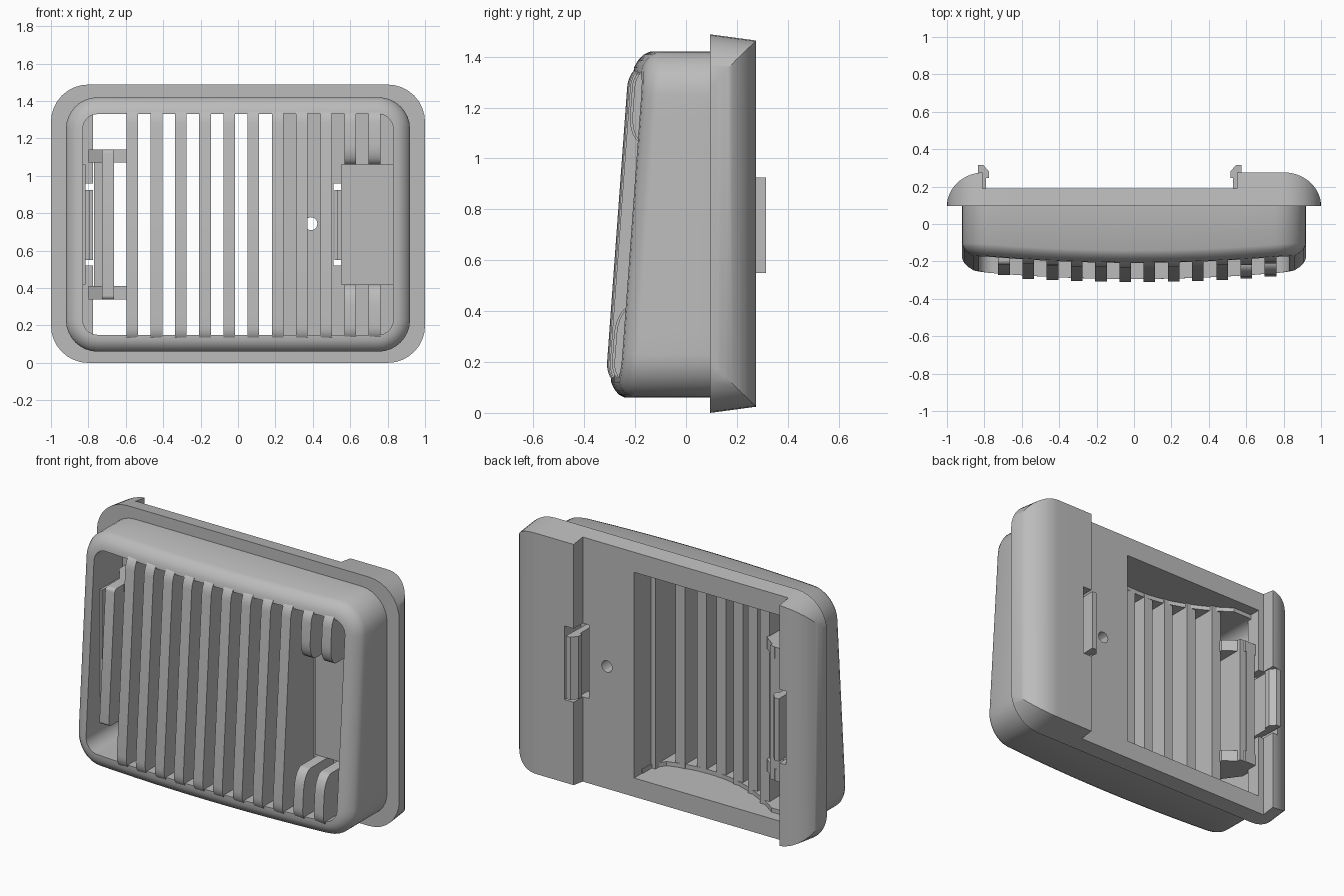
import bpy, bmesh, math

cube = bpy.data.objects.get("Cube")
if cube:
    bpy.data.objects.remove(cube, do_unlink=True)

grey = bpy.data.materials.new("plain grey")
grey.use_nodes = True
tone = (0.5, 0.5, 0.5, 1)
grey.diffuse_color = tone
grey.node_tree.nodes["Principled BSDF"].inputs["Base Color"].default_value = tone

MID = 0.744


def front(x, z):
    """Leaning, gently bowed front surface."""
    return -0.325 + 0.073 * z + 0.055 * x * x


def back(x):
    """Hollowed rear of the slats, flat where the floor supports them."""
    return 0.03 if x > 0.2 else -0.085 + 0.68 * (x + 0.1) ** 2


def make(name, bm):
    bmesh.ops.recalc_face_normals(bm, faces=bm.faces)
    mesh = bpy.data.meshes.new(name)
    bm.to_mesh(mesh)
    bm.free()
    mesh.materials.append(grey)
    ob = bpy.data.objects.new(name, mesh)
    bpy.context.collection.objects.link(ob)
    return ob


def activate(ob):
    bpy.ops.object.select_all(action="DESELECT")
    ob.select_set(True)
    bpy.context.view_layer.objects.active = ob


def smooth_shade(ob):
    activate(ob)
    bpy.ops.object.shade_smooth_by_angle(angle=math.radians(30))


def outline(hx, hz, r, steps=8, straight=12):
    """Rounded rectangle, with the long runs subdivided so they can bow."""
    corners = []
    for k, (sx, sz) in enumerate([(1, 1), (-1, 1), (-1, -1), (1, -1)]):
        for i in range(steps + 1):
            a = math.pi / 2 * (k + i / steps)
            corners.append((sx * (hx - r) + r * math.cos(a), sz * (hz - r) + r * math.sin(a)))
    pts = []
    for i, p in enumerate(corners):
        q = corners[(i + 1) % len(corners)]
        n = straight if i % (steps + 1) == steps else 1
        pts += [(p[0] + (q[0] - p[0]) * j / n, p[1] + (q[1] - p[1]) * j / n) for j in range(n)]
    return pts


def loft(name, rings, caps):
    bm = bmesh.new()
    vs = [[bm.verts.new(p) for p in ring] for ring in rings]
    pairs = list(zip(vs, vs[1:])) + ([] if caps else [(vs[-1], vs[0])])
    for a, b in pairs:
        for i in range(len(a)):
            j = (i + 1) % len(a)
            bm.faces.new((a[i], a[j], b[j], b[i]))
    if caps:
        bm.faces.new(vs[0])
        bm.faces.new(vs[-1])
    return make(name, bm)


def prism(name, pts, lo, hi, axis):
    """Extrude a profile: (y, z) along x, (x, z) along y or (x, y) along z."""
    place = {"x": lambda p, t: (t, p[0], p[1]), "y": lambda p, t: (p[0], t, p[1]),
             "z": lambda p, t: (p[0], p[1], t)}[axis]
    return loft(name, [[place(p, t) for p in pts] for t in (lo, hi)], True)


def box(name, x, y, z):
    return prism(name, [(x[0], y[0]), (x[1], y[0]), (x[1], y[1]), (x[0], y[1])], z[0], z[1], "z")


def boolean(ob, other, operation="DIFFERENCE"):
    mod = ob.modifiers.new("boolean", "BOOLEAN")
    mod.operation = operation
    mod.solver = "EXACT"
    mod.object = other
    activate(ob)
    bpy.ops.object.modifier_apply(modifier=mod.name)
    bpy.data.objects.remove(other, do_unlink=True)


def hole_cutter():
    pts = [(0.39 + 0.035 * math.cos(i * math.pi / 6), MID + 0.035 * math.sin(i * math.pi / 6))
           for i in range(12)]
    return prism("hole cutter", pts, -0.1, 0.4, "y")


# Back flange: rounded plate whose left and right ends curl towards the back
rings = [[(x, y, MID + z * s) for x, z in outline(1, MID, 0.2)]
         for y, s in [(0.095, 1), (0.3, 0.963)]]
flange = loft("back_flange", rings, True)
curl = []
for i in range(17):
    a = math.pi / 2 * i / 16
    curl.append((0.8 + 0.2 * math.cos(a), 0.096 + 0.18 * math.sin(a)))
curl += [(-x, y) for x, y in reversed(curl)]
curl = [(1.01, 0.05)] + curl + [(-1.01, 0.05)]
boolean(flange, prism("curl helper", curl, -0.2, 1.7, "z"), "INTERSECT")
boolean(flange, box("slot cutter", (-0.81, 0.55), (0.19, 0.5), (-0.2, 1.7)))
boolean(flange, box("opening cutter", (-0.775, 0.21), (0, 0.5), (0.125, 1.355)))
boolean(flange, box("right notch cutter", (-0.85, -0.7), (0, 0.5), (0.52, 0.96)))
boolean(flange, box("left notch cutter", (0.51, 0.61), (0, 0.5), (0.52, 0.96)))
boolean(flange, hole_cutter())
smooth_shade(flange)

# Front surround: a hollow wall with a softly rounded rim
rings = []
for inset, rise in [(0, None), (0, 0.08), (0.012, 0.055), (0.035, 0.035), (0.06, 0.022), (0.09, 0.02), (0.09, None)]:
    ring = []
    for x, z in outline(0.92 - inset, 0.68 - inset, 0.17 - inset):
        z += 0.74
        ring.append((x, 0.12 if rise is None else front(x, z) + rise, z))
    rings.append(ring)
surround = loft("front_surround", rings, False)

# Bowed recess hollowed out from behind
arc = [(-0.775 + 0.98 * i / 20, back(-0.775 + 0.98 * i / 20)) for i in range(21)]
boolean(surround, prism("recess cutter", [(-0.775, 0.5)] + arc + [(0.205, 0.5)], 0.125, 1.355, "z"))
smooth_shade(surround)

# Solid floor behind the left part of the grille, with a raised panel
floor = box("grille_floor", (0.21, 0.84), (0, 0.12), (0.12, 1.36))
boolean(floor, box("floor notch cutter", (0.51, 0.552), (-0.1, 0.5), (0.52, 0.96)))
boolean(floor, hole_cutter())
box("raised_panel", (0.552, 0.84), (-0.06, 0.02), (0.42, 1.06))


def slat(name, x, z0, z1, round0, round1, depth):
    lower, upper = [], []
    for i in range(7):
        a = math.pi / 2 * i / 6
        drop = depth * (1 - math.sin(a))
        z = z0 + round0 * (1 - math.cos(a))
        lower.append((front(x, z) + drop, z))
        z = z1 - round1 * (1 - math.cos(a))
        upper.append((front(x, z) + drop, z))
    pts = [(back(x), z0)] + lower + upper[::-1] + [(back(x), z1)]
    smooth_shade(prism(name, pts, x - 0.031, x + 0.031, "x"))


# Vertical slats, the two leftmost interrupted around the panel
for n in range(11):
    x = -0.565 + 0.1295 * n
    if n < 9:
        slat(f"slat_{n + 1}", x, 0.12, 1.36, 0.08, 0.08, 0.05)
    else:
        slat(f"lower_short_slat_{n - 8}", x, 0.12, 0.42, 0.08, 0.11, 0.06)
        slat(f"upper_short_slat_{n - 8}", x, 1.06, 1.36, 0.11, 0.08, 0.06)

# Separate slat on the right and the slotted carrier that holds it
slat("side_slat", -0.695, 0.34, 1.14, 0.02, 0.02, 0.02)
for name, z in [("lower_cross_bar", 0.34), ("upper_cross_bar", 1.07)]:
    shape = [(-0.8, 0.16), (-0.8, 0.02), (-0.7, -0.12), (-0.59, -0.15), (-0.59, back(-0.59)), (-0.7, back(-0.7))]
    prism(name, shape, z, z + 0.07, "z")
box("carrier_strip", (-0.77, -0.71), (0.06, 0.16), (0.4, 1.08))
box("side_wall", (-0.84, -0.815), (-0.12, 0.12), (0.42, 1.06))

# Mirrored snap clips on the back
hook = [(0.53, 0.03), (0.565, 0.03), (0.575, 0.315), (0.545, 0.315), (0.515, 0.28), (0.515, 0.245), (0.53, 0.245)]
prism("left_clip", hook, 0.55, 0.925, "z")
prism("right_clip", [(-0.26 - x, y) for x, y in hook], 0.55, 0.925, "z")
